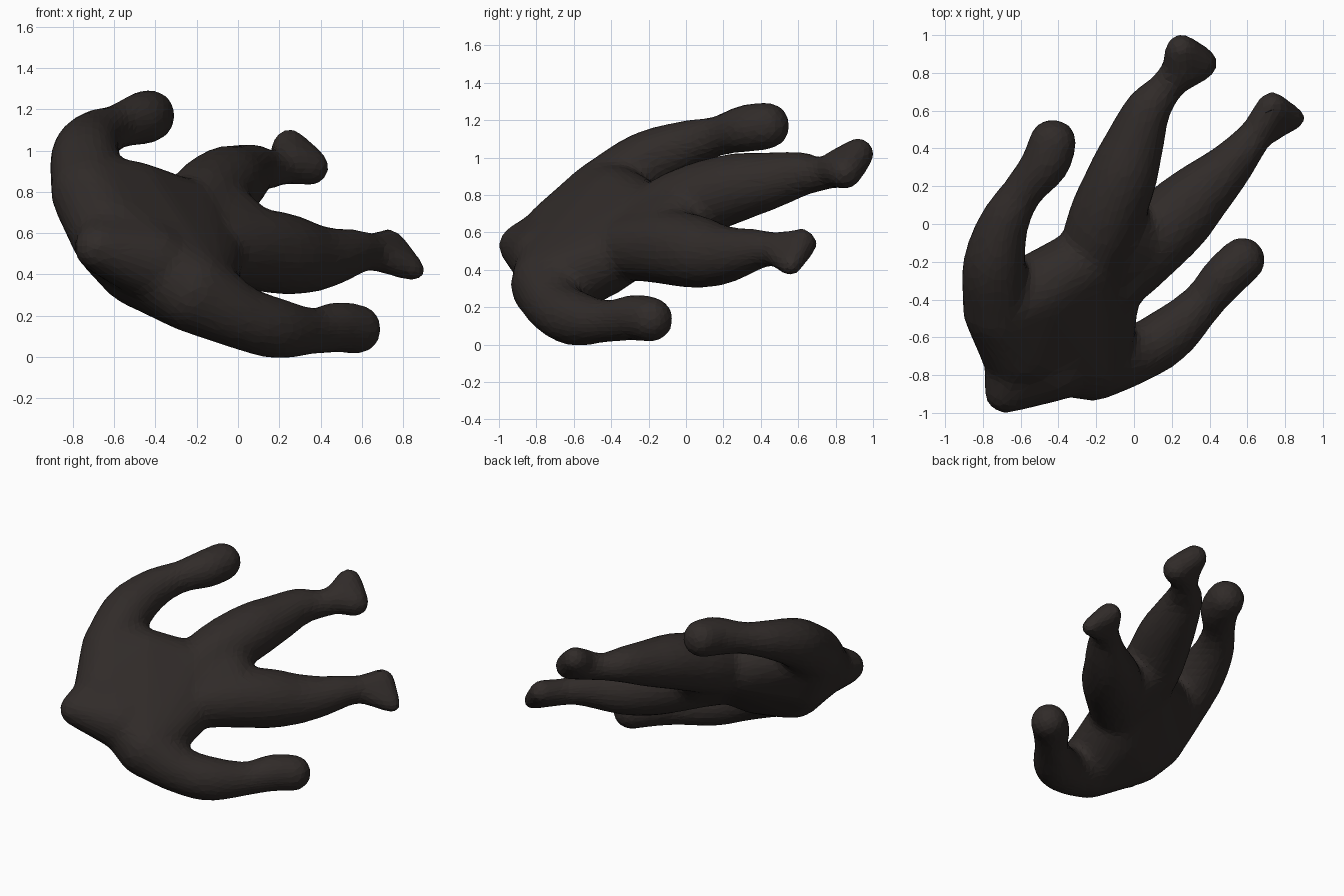
import bpy
import bmesh
from mathutils import Vector, Matrix

cube = bpy.data.objects.get("Cube")
if cube:
    bpy.data.objects.remove(cube, do_unlink=True)

# One dark brown colour over the whole body
skin = bpy.data.materials.new("dark brown skin")
skin.use_nodes = True
skin.diffuse_color = (0.03, 0.024, 0.022, 1)
skin.node_tree.nodes["Principled BSDF"].inputs["Base Color"].default_value = skin.diffuse_color


def add_ball(bm, ball, detail=3):
    """Add one sphere given as (x, y, z, radius)."""
    place = Matrix.Translation(Vector(ball[:3]))
    bmesh.ops.create_icosphere(bm, subdivisions=detail, radius=ball[3], matrix=place)


def add_limb(bm, balls, steps=6):
    """Sweep a sphere of changing radius along a smooth path."""
    pts = [Vector(b) for b in balls]
    pts = [pts[0] * 2 - pts[1]] + pts + [pts[-1] * 2 - pts[-2]]
    for a, b, c, d in zip(pts, pts[1:], pts[2:], pts[3:]):
        for i in range(steps + 1):
            t = i / steps
            p = b * 2 + (c - a) * t + (a * 2 - b * 5 + c * 4 - d) * t ** 2
            p += (b * 3 - a - c * 3 + d) * t ** 3
            add_ball(bm, p / 2)


def add_hull(bm, balls):
    """Wrap a convex skin around several spheres."""
    part = bmesh.new()
    for ball in balls:
        add_ball(part, ball)
    result = bmesh.ops.convex_hull(part, input=part.verts)
    loose = [v for v in part.verts if not v.link_faces]
    inner = [g for g in result["geom_interior"] if isinstance(g, bmesh.types.BMVert)]
    bmesh.ops.delete(part, geom=list(set(loose + inner)), context="VERTS")
    mesh = bpy.data.meshes.new("hull_part")
    part.to_mesh(mesh)
    part.free()
    bm.from_mesh(mesh)
    bpy.data.meshes.remove(mesh)


bm = bmesh.new()

# Trunk: a broad, slanted plate with a full underside
add_hull(bm, [(-0.72, -0.45, 0.8, 0.19), (-0.22, -0.735, 0.32, 0.205), (-0.62, -0.67, 0.6, 0.195),
              (-0.48, -0.56, 0.44, 0.2), (-0.59, -0.5, 0.56, 0.2), (-0.5, -0.36, 0.76, 0.19),
              (-0.25, -0.2, 0.67, 0.19), (-0.13, -0.32, 0.51, 0.17), (-0.23, -0.45, 0.43, 0.18)])

# Web between the two middle limbs
add_hull(bm, [(-0.25, -0.2, 0.67, 0.18), (-0.13, -0.32, 0.51, 0.17), (-0.15, 0, 0.74, 0.18),
              (0.06, -0.12, 0.53, 0.19)])

# Pointed stump at the end of the trunk
add_hull(bm, [(-0.6, -0.68, 0.57, 0.19), (-0.42, -0.75, 0.46, 0.19), (-0.68, -0.89, 0.53, 0.115)])

# Upper limb with a rounded end
add_limb(bm, [(-0.72, -0.45, 0.8, 0.19), (-0.74, -0.22, 0.97, 0.17), (-0.69, 0, 1.065, 0.135),
              (-0.59, 0.17, 1.115, 0.11), (-0.47, 0.32, 1.155, 0.13), (-0.43, 0.43, 1.17, 0.13)])

# Longest limb with a flared foot
add_limb(bm, [(-0.22, -0.2, 0.66, 0.18), (-0.16, 0, 0.75, 0.2), (-0.07, 0.23, 0.83, 0.19),
              (0, 0.42, 0.87, 0.16), (0.07, 0.6, 0.91, 0.125), (0.16, 0.71, 0.91, 0.095),
              (0.25, 0.82, 0.94, 0.1)])
add_hull(bm, [(0.25, 0.8, 0.94, 0.1), (0.25, 0.92, 1.02, 0.09), (0.35, 0.85, 0.92, 0.095)])

# Middle limb with a flared foot
add_limb(bm, [(-0.08, -0.28, 0.52, 0.18), (0.08, -0.11, 0.52, 0.2), (0.22, 0.03, 0.5, 0.2),
              (0.35, 0.16, 0.48, 0.17), (0.48, 0.28, 0.49, 0.135), (0.57, 0.38, 0.51, 0.11),
              (0.65, 0.48, 0.51, 0.09)])
add_hull(bm, [(0.65, 0.48, 0.51, 0.09), (0.73, 0.62, 0.54, 0.085), (0.855, 0.56, 0.42, 0.06)])

# Lower limb with a rounded end
add_limb(bm, [(-0.22, -0.735, 0.32, 0.205), (0, -0.69, 0.2, 0.16), (0.18, -0.59, 0.14, 0.15),
              (0.36, -0.42, 0.125, 0.115), (0.48, -0.28, 0.145, 0.125), (0.575, -0.19, 0.135, 0.125)])

mesh = bpy.data.meshes.new("four_limbed_body")
bm.to_mesh(mesh)
bm.free()
mesh.materials.append(skin)
body = bpy.data.objects.new("four_limbed_body", mesh)
bpy.context.collection.objects.link(body)

# Fuse the parts, soften the joints and reduce to flat triangles
fuse = body.modifiers.new("fuse", "REMESH")
fuse.mode = "VOXEL"
fuse.voxel_size = 0.02
soften = body.modifiers.new("soften", "SMOOTH")
soften.factor = 0.5
soften.iterations = 25
facets = body.modifiers.new("facets", "DECIMATE")
facets.ratio = 0.12
